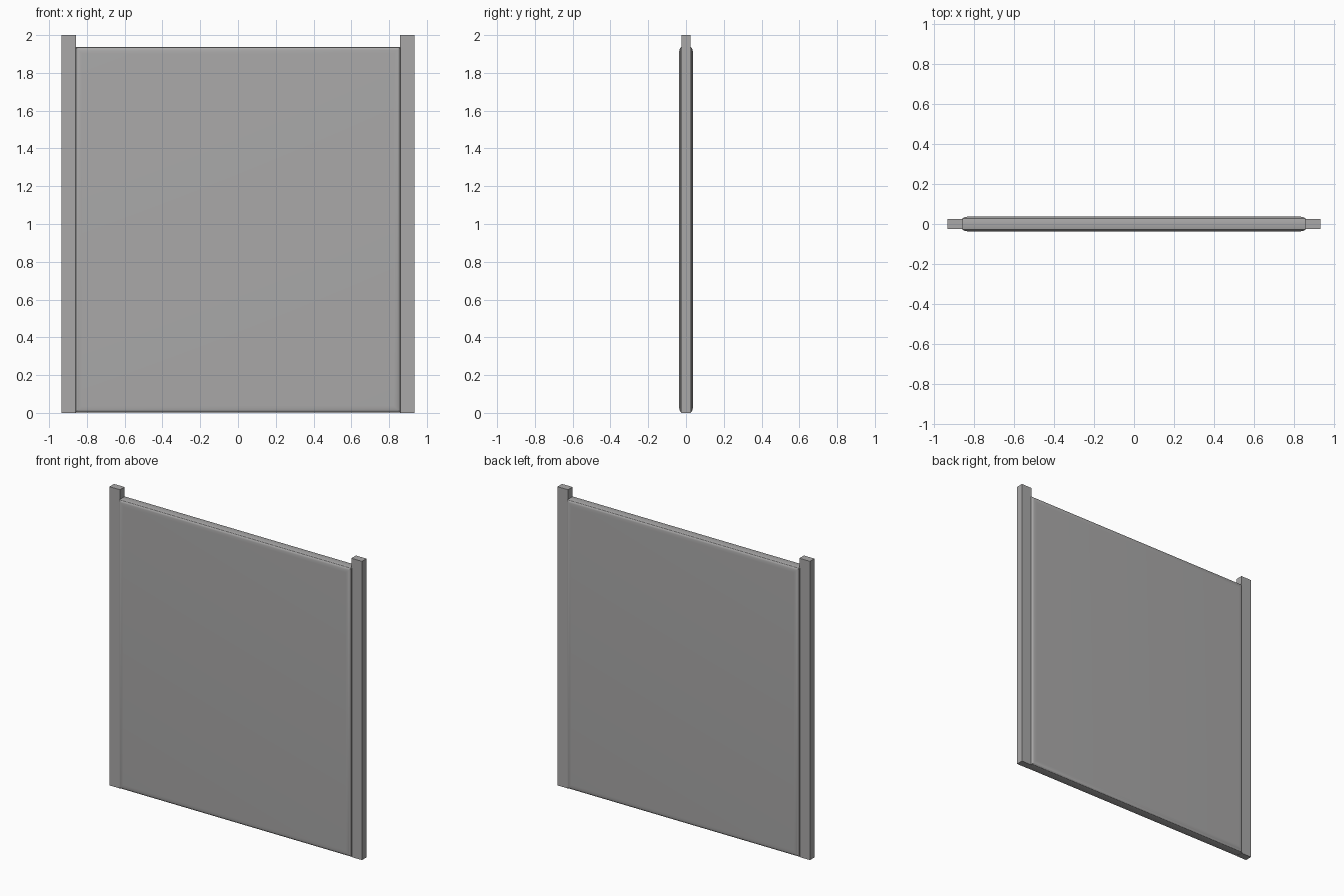
import bpy, bmesh, math

if "Cube" in bpy.data.objects:
    bpy.data.objects.remove(bpy.data.objects["Cube"])

grey = bpy.data.materials.new("mid grey")
grey.diffuse_color = (0.4, 0.395, 0.395, 1)
grey.use_nodes = True
grey.node_tree.nodes["Principled BSDF"].inputs["Base Color"].default_value = grey.diffuse_color

HALF_W, Z0, Z1 = 0.86, 0.003, 1.936     # panel outline
RIM, FACE, INSET = 0.025, 0.037, 0.035  # half thickness at rim / face, rounding width
STEPS = 5


def finish(name, bm):
    bmesh.ops.recalc_face_normals(bm, faces=bm.faces)
    me = bpy.data.meshes.new(name)
    bm.to_mesh(me)
    bm.free()
    ob = bpy.data.objects.new(name, me)
    bpy.context.collection.objects.link(ob)
    me.materials.append(grey)
    return ob


def box(name, x0, x1, y0, y1, z0, z1):
    bm = bmesh.new()
    bmesh.ops.create_cube(bm, size=1)
    for v in bm.verts:
        v.co.x = x1 if v.co.x > 0 else x0
        v.co.y = y1 if v.co.y > 0 else y0
        v.co.z = z1 if v.co.z > 0 else z0
    return finish(name, bm)


# Side posts
for side, name in ((-1, "left_post"), (1, "right_post")):
    xs = sorted((side * 0.857, side * 0.935))
    box(name, xs[0], xs[1], -0.024, 0.024, 0, 2)

# Panel: lofted rectangles with a rounded border on front and back
half = []
for i in range(STEPS + 1):
    a = math.pi / 2 * i / STEPS
    half.append((INSET * (1 - math.cos(a)), RIM + (FACE - RIM) * math.sin(a)))
profile = [(d, -y) for d, y in reversed(half)] + half

bm = bmesh.new()
rings = []
for d, y in profile:
    l, b, t = HALF_W - d, Z0 + d, Z1 - d
    rings.append([bm.verts.new(c) for c in ((-l, y, b), (l, y, b), (l, y, t), (-l, y, t))])
for r, s in zip(rings, rings[1:]):
    for i in range(4):
        j = (i + 1) % 4
        bm.faces.new((r[i], r[j], s[j], s[i]))
bm.faces.new(rings[0])
bm.faces.new(rings[-1])
panel = finish("panel", bm)

# Smooth the rounded border, keep mitred corners crisp
bpy.context.view_layer.objects.active = panel
panel.select_set(True)
bpy.ops.object.shade_smooth_by_angle(angle=math.radians(25))
